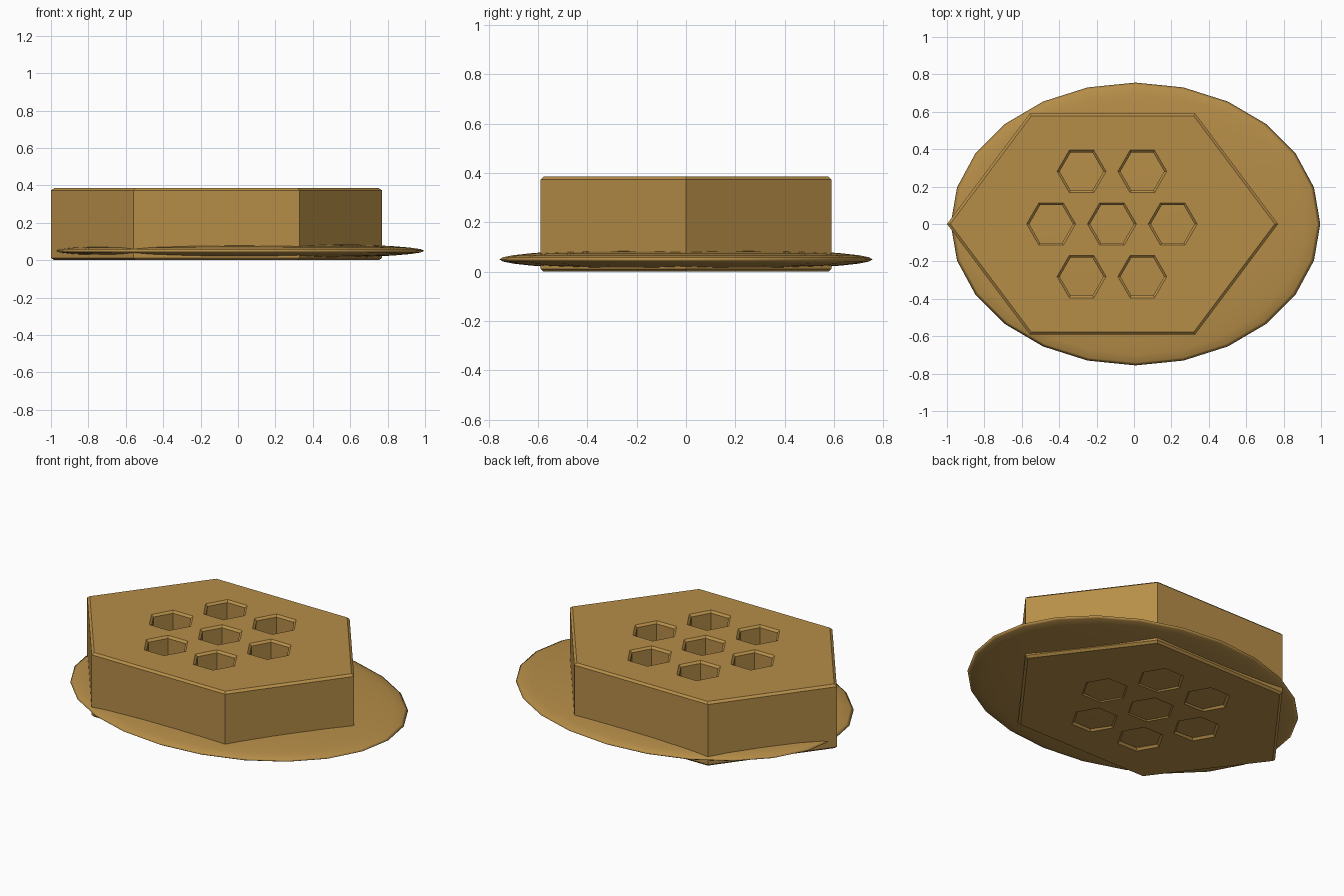
import bpy, bmesh, math

cube = bpy.data.objects.get("Cube")
if cube:
    bpy.data.objects.remove(cube, do_unlink=True)

tan = bpy.data.materials.new("warm_tan")
tan.use_nodes = True
TAN = (0.47, 0.27, 0.065, 1)
tan.diffuse_color = TAN
tan.node_tree.nodes["Principled BSDF"].inputs["Base Color"].default_value = TAN

HEIGHT, CHAMFER = 0.385, 0.012
BODY_X = -0.115


def add_hex(bm, cx, cy, rings):
    """Loft a closed hexagonal solid through (x radius, y radius, z) rings."""
    loops = []
    for rx, ry, z in rings:
        loops.append([bm.verts.new((cx + rx * math.cos(i * math.pi / 3),
                                    cy + ry * math.sin(i * math.pi / 3), z))
                      for i in range(6)])
    for low, high in zip(loops, loops[1:]):
        for i in range(6):
            j = (i + 1) % 6
            bm.faces.new((low[i], low[j], high[j], high[i]))
    bm.faces.new(loops[0][::-1])
    bm.faces.new(loops[-1])


def finish(bm, name):
    bmesh.ops.recalc_face_normals(bm, faces=bm.faces)
    mesh = bpy.data.meshes.new(name)
    bm.to_mesh(mesh)
    bm.free()
    mesh.materials.append(tan)
    obj = bpy.data.objects.new(name, mesh)
    bpy.context.collection.objects.link(obj)
    return obj


# Stretched hexagonal block with chamfered rims
RX, RY = 0.885, 0.59 / math.sin(math.pi / 3)
inset = 0.98
bm = bmesh.new()
add_hex(bm, BODY_X, 0, [(RX * inset, RY * inset, 0), (RX, RY, CHAMFER),
                        (RX, RY, HEIGHT - CHAMFER), (RX * inset, RY * inset, HEIGHT)])
body = finish(bm, "hexagonal_block")

# Seven hexagonal through holes, flared at both rims
bm = bmesh.new()
r, flare = 0.117, 0.131 + 0.014
rings = [(flare, flare, -CHAMFER), (r, r, CHAMFER),
         (r, r, HEIGHT - CHAMFER), (flare, flare, HEIGHT + CHAMFER)]
PITCH = 0.325
centres = [(k * PITCH, 0) for k in (-1, 0, 1)]
centres += [(sx * PITCH / 2, sy * 0.281) for sx in (-1, 1) for sy in (-1, 1)]
for x, y in centres:
    add_hex(bm, BODY_X - 0.003 + x, y, rings)
cutter = finish(bm, "hole_cutter")
cutter.hide_render = True
cutter.hide_set(True)

cut = body.modifiers.new("holes", "BOOLEAN")
cut.operation = "DIFFERENCE"
cut.solver = "EXACT"
cut.object = cutter
bpy.context.view_layer.objects.active = body
body.select_set(True)
bpy.ops.object.modifier_apply(modifier=cut.name)
bpy.data.objects.remove(cutter, do_unlink=True)

# Thin lens-shaped brim passing through the base of the block
bpy.ops.mesh.primitive_uv_sphere_add(segments=24, ring_count=16, radius=1,
                                     location=(0.008, 0, 0.05))
brim = bpy.context.object
brim.name = "oval_brim"
brim.scale = (0.988, 0.756, 0.045)
bpy.ops.object.transform_apply(location=False, rotation=False, scale=True)
brim.data.materials.append(tan)
bpy.ops.object.shade_smooth()
